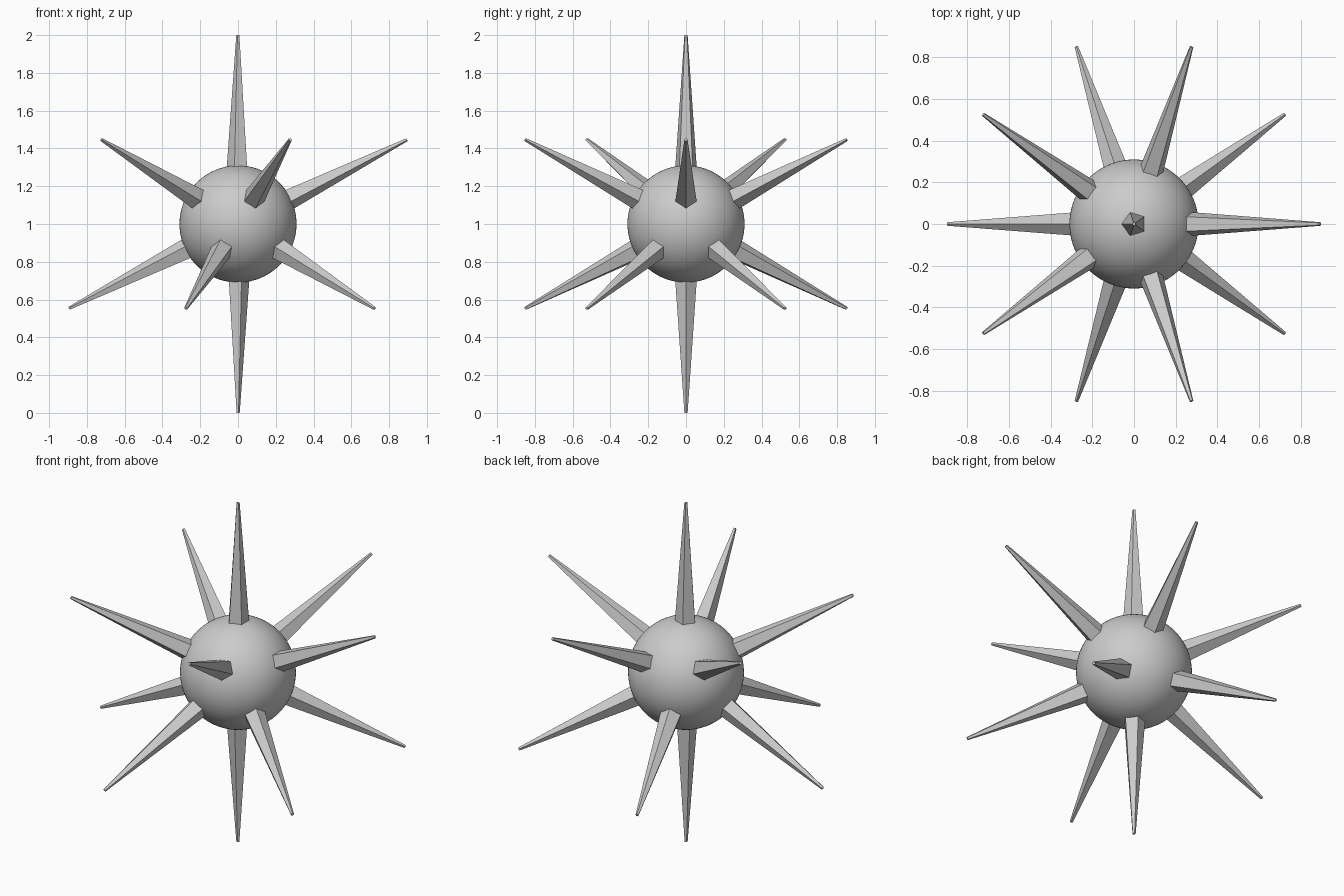
import bpy, bmesh
from math import radians, cos, sin, atan, tau
from mathutils import Vector

if "Cube" in bpy.data.objects:
    bpy.data.objects.remove(bpy.data.objects["Cube"])

CENTRE = Vector((0, 0, 1))
BALL_R = 0.31      # radius of the core ball
BASE_R = 0.06      # spike radius where it leaves the ball
TIP_R = 0.009      # blunt spike tip
START, END = 0.295, 1.0

# Core ball
bpy.ops.mesh.primitive_ico_sphere_add(subdivisions=5, radius=BALL_R, location=CENTRE)
ball = bpy.context.object
ball.name = "core_ball"
bpy.ops.object.shade_smooth()


def add_spike(name, axis, toward):
    """Five-sided tapered spike along axis, one flat side facing `toward`."""
    u = (toward - axis * toward.dot(axis)).normalized()
    v = axis.cross(u)
    bm = bmesh.new()

    def ring(dist, r):
        return [bm.verts.new(axis * dist + u * (r * cos(a)) + v * (r * sin(a)))
                for a in (tau * (k + 0.5) / 5 for k in range(5))]

    low, high = ring(START, BASE_R), ring(END, TIP_R)
    for k in range(5):
        n = (k + 1) % 5
        bm.faces.new((low[k], low[n], high[n], high[k]))
    bm.faces.new(high)
    bm.faces.new(low[::-1])
    mesh = bpy.data.meshes.new(name)
    bm.to_mesh(mesh)
    bm.free()
    ob = bpy.data.objects.new(name, mesh)
    ob.location = CENTRE
    bpy.context.collection.objects.link(ob)


# Spikes at the twelve icosahedron corners: pole plus a ring of five, per half
elev = atan(0.5)
for half, sign, turn in (("upper", 1, 0), ("lower", -1, 36)):
    pole = Vector((0, 0, sign))
    ring_dirs = []
    for k in range(5):
        a = radians(turn + 72 * k)
        ring_dirs.append(Vector((cos(elev) * cos(a), cos(elev) * sin(a), sign * sin(elev))))
    add_spike(f"{half}_pole_spike", pole, ring_dirs[0])
    for k, d in enumerate(ring_dirs):
        add_spike(f"{half}_spike_{k + 1}", d, pole)
